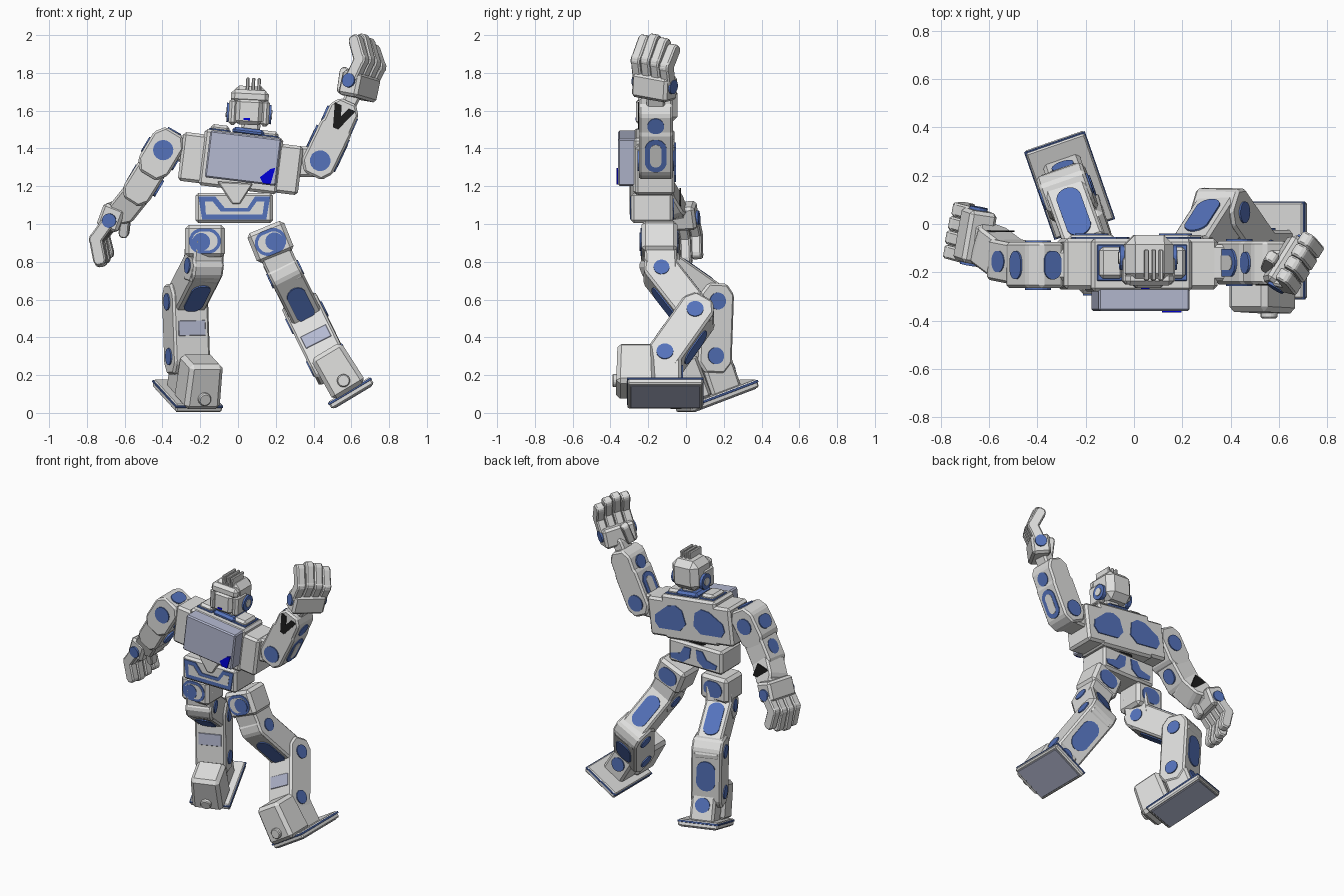
import bpy, bmesh
from math import cos, sin, pi, radians
from mathutils import Matrix, Vector

if "Cube" in bpy.data.objects:
    bpy.data.objects.remove(bpy.data.objects["Cube"])


def material(name, rgb):
    m = bpy.data.materials.new(name)
    m.use_nodes = True
    m.diffuse_color = (*rgb, 1)
    m.node_tree.nodes["Principled BSDF"].inputs["Base Color"].default_value = (*rgb, 1)
    return m


GREY = material("light grey", (.74, .74, .73))
BLUE = material("panel blue", (.09, .17, .5))
LAVENDER = material("lavender grey", (.46, .49, .64))
BLACK = material("black", (.012, .012, .012))
VIVID = material("vivid blue", (0, 0, .7))


def frame(origin, z, x):
    """Matrix whose z axis is exact and whose x axis is near the hint."""
    z = Vector(z).normalized()
    x = Vector(x)
    x = (x - z * x.dot(z)).normalized()
    m = Matrix((x, z.cross(x), z)).transposed().to_4x4()
    return Matrix.Translation(origin) @ m


def finish(name, bm, m, mat, bevel):
    bmesh.ops.recalc_face_normals(bm, faces=bm.faces)
    if bevel:
        bmesh.ops.bevel(bm, geom=bm.edges[:], offset=bevel, segments=1, affect='EDGES')
    me = bpy.data.meshes.new(name)
    bm.to_mesh(me)
    bm.free()
    me.materials.append(mat)
    ob = bpy.data.objects.new(name, me)
    ob.matrix_world = m
    bpy.context.collection.objects.link(ob)


def prism(name, m, pts, depth, mat, bevel=0, start=0):
    """Polygon in local xy, extruded along local z."""
    bm = bmesh.new()
    low = [bm.verts.new((x, y, start)) for x, y in pts]
    top = [bm.verts.new((x, y, start + depth)) for x, y in pts]
    bm.faces.new(low)
    bm.faces.new(top)
    for i in range(len(pts)):
        j = (i + 1) % len(pts)
        bm.faces.new((low[i], low[j], top[j], top[i]))
    finish(name, bm, m, mat, bevel)


def block(name, m, size, loc, mat=GREY, bevel=.015, taper=1):
    bm = bmesh.new()
    bmesh.ops.create_cube(bm, size=1)
    for v in bm.verts:
        k = taper if v.co.z > 0 else 1
        v.co = Vector((v.co.x * size[0] * k, v.co.y * size[1] * k, v.co.z * size[2])) + Vector(loc)
    finish(name, bm, m, mat, bevel)


def oval(w, h, cx=0, cy=0, n=16):
    """Stadium outline: a circle pulled apart along its longer direction."""
    r = min(w, h)
    out = []
    for i in range(n):
        c, s = cos(2 * pi * (i + .5) / n), sin(2 * pi * (i + .5) / n)
        out.append((cx + r * c + (w - r) * (1 if c > 0 else -1),
                    cy + r * s + (h - r) * (1 if s > 0 else -1)))
    return out


def link(name, a, b, side, width, r, discs=(), disc_r=.042, panel=0, bevel=.012):
    """Chamfered limb segment with hinge discs; panel 1 adds a rear oval, 2 adds front and rear."""
    a, b, side = Vector(a), Vector(b), Vector(side)
    along = b - a
    n = along.length
    side = side - along * side.dot(along) / along.length_squared
    m = frame(a, side, along.cross(side))
    pts = [(-r, -r * .4), (-r * .55, -r), (r * .55, -r), (r, -r * .4),
           (r, n + r * .4), (r * .55, n + r), (-r * .55, n + r), (-r, n + r * .4)]
    prism(name, m, pts, width, GREY, bevel, -width / 2)
    for t in discs:
        prism(name + "_hinge", m, oval(disc_r, disc_r, 0, t * n), width + .014, BLUE, 0, -width / 2 - .007)
    if panel:
        f = frame(a + along / 2, along.cross(side), side)
        prism(name + "_panel", f, oval(width * .31, max(.045, n * .36)), (r + .007) * panel, BLUE, 0, -r - .007)


# Torso, leaning a little to one side
T = Matrix.Translation((.015, -.17, 1.33)) @ Matrix.Rotation(radians(7), 4, 'Y')
FRONT = frame((0, 0, 0), (0, -1, 0), (1, 0, 0))
BACK = frame((0, 0, 0), (0, 1, 0), (-1, 0, 0))
block("chest", T, (.42, .22, .3), (0, 0, 0))
block("chest_plate", T, (.38, .1, .25), (.01, -.14, .02), LAVENDER, .008)
prism("chest_corner_mark", T @ FRONT, [(.11, -.07), (.16, -.02), (.185, -.01), (.17, -.1), (.13, -.1)],
      .007, VIVID, 0, .19)
for s in (-1, 1):
    block("chest_side", T, (.14, .21, .26), (s * .25, .005, -.01))
    tri = [(.03, -.03), (.05, .06), (.1, .09), (.16, .08), (.26, .01), (.27, -.04), (.24, -.08), (.08, -.08)]
    prism("back_panel", T @ BACK, [(s * x, y) for x, y in tri], .008, BLUE, 0, .108)
    block("collar", T, (.1, .13, .05), (s * .13, .01, .155))
    block("collar_trim", T, (.115, .15, .01), (s * .13, .01, .152), BLUE, .003)
block("neck_ring", T, (.17, .16, .04), (.02, .01, .16), BLUE)
block("neck", T, (.1, .1, .09), (.03, .01, .19), GREY)

# Waist and pelvis
W = Matrix.Translation((-.01, -.18, 1.085))
prism("waist_wedge", W @ FRONT, [(-.1, .14), (-.02, .02), (.02, .02), (.09, .13)], .18, GREY, .006, -.06)
block("waist_core", W, (.12, .12, .2), (0, .03, .08), BLACK)
block("pelvis", W, (.41, .22, .16), (-.01, 0, 0))
belt = [(-.2, .06), (-.11, .06), (-.06, .0), (.06, .0), (.1, .06), (.18, .06), (.16, -.06), (-.18, -.06)]
prism("pelvis_trim", W @ FRONT, belt, .007, BLUE, 0, .109)
inner = [(-.165, .035), (-.125, .035), (-.08, -.02), (.07, -.02), (.11, .035), (.15, .035), (.14, -.035), (-.16, -.035)]
prism("pelvis_inset", W @ FRONT, inner, .008, GREY, 0, .11)
for s in (-1, 1):
    prism("pelvis_back_panel", W @ BACK, [(s * x, y) for x, y in
          [(.02, .05), (.03, -.02), (.08, -.06), (.17, -.05), (.18, -.02), (.1, .0), (.07, .05)]], .007, BLUE, 0, .109)

# Head with ears, brow, face and crest
H = Matrix.Translation((.06, -.15, 1.62)) @ Matrix.Rotation(radians(3), 4, 'Y')
block("helmet", H, (.2, .2, .2), (0, .005, .01), GREY, .04)
block("brow", H, (.2, .06, .07), (0, -.075, .055), GREY, .02)
block("face", H, (.14, .07, .14), (0, -.08, -.025), GREY, .02)
block("mouth", H, (.035, .008, .012), (-.01, -.114, -.065), VIVID, 0)
for s in (-1, 1):
    block("cheek", H, (.045, .12, .14), (s * .085, -.04, -.03), GREY, .015)
    prism("ear", H @ frame((s * .09, .01, -.035), (s, 0, 0), (0, 1, 0)), oval(.052, .052), .028, BLUE)
    prism("ear_cap", H @ frame((s * .113, .01, -.035), (s, 0, 0), (0, 1, 0)), oval(.026, .026), .01, GREY)
for x in (-.03, 0, .03):
    block("crest_fin", H, (.018, .13, .08), (x + .015, -.02, .115), GREY, .005)


def hand(name, m):
    """Palm with end bolts, four bent fingers and a folded thumb; local z runs along the fingers."""
    block(name + "_palm", m, (.22, .12, .13), (0, 0, .065))
    prism(name + "_bolts", m @ frame((0, 0, .08), (1, 0, 0), (0, 1, 0)), oval(.038, .038), .244, BLUE, 0, -.122)
    across = m.to_3x3() @ Vector((1, 0, 0))
    for i in range(4):
        x = (i - 1.5) * .06
        k = (1, 1.08, 1.02, .88)[i]
        joints = [m @ Vector(p) for p in ((x, -.01, .11), (x, -.035, .11 + .09 * k), (x, .02, .11 + .18 * k))]
        for a, b in zip(joints, joints[1:]):
            link(name + "_finger", a, b, across, .056, .034, bevel=.008)
    link(name + "_thumb", m @ Vector((-.05, .065, .03)), m @ Vector((-.03, .085, .12)), across, .05, .026, bevel=.006)


# Raised arm
Y = (0, 1, 0)
link("left_shoulder", (.34, -.16, 1.33), (.4, -.16, 1.33), Y, .15, .08)
link("left_upper_arm", (.435, -.16, 1.335), (.505, -.16, 1.48), Y, .18, .09, (0,), .055)
P = frame((.465, -.16, 1.4), (.9, 0, -.42), Y)
prism("left_arm_panel", P, oval(.058, .095), .194, BLUE, 0, -.097)
prism("left_arm_panel_inset", P, oval(.03, .066), .198, GREY, 0, -.099)
link("left_forearm", (.53, -.16, 1.53), (.55, -.16, 1.575), Y, .18, .082)
A = frame((.545, -.16, 1.57), (.4, 0, .9), (1, 0, 0))
for s in (-1, 1):
    prism("left_forearm_dark_strip", A @ frame((0, -.088, 0), (0, -1, 0), (1, 0, 0)),
          [(s * .06, .055), (s * .02, .055), (0, .0), (0, -.07), (s * .015, -.07)], .007, BLACK)
prism("left_forearm_disc", A @ frame((0, 0, -.02), (1, 0, 0), (0, 1, 0)), oval(.045, .045), .178, BLUE, 0, -.089)
link("left_wrist", (.58, -.16, 1.62), (.61, -.16, 1.68), Y, .1, .04)
hand("left_hand", frame((.63, -.17, 1.665), (.2, .05, .95), (.48, .82, -.32)))

# Lowered arm
link("right_shoulder", (-.385, -.17, 1.41), (-.43, -.17, 1.335), Y, .19, .092, (.25,), .054, 2)
prism("right_shoulder_cap", frame((-.338, -.17, 1.489), (.5, 0, .86), Y), oval(.06, .04), .007, BLUE)
block("right_shoulder_joint", T, (.12, .13, .14), (-.33, 0, .03))
link("right_upper_arm", (-.47, -.16, 1.27), (-.52, -.15, 1.19), Y, .17, .08)
prism("right_upper_arm_panel", frame((-.49, -.155, 1.23), (-.85, 0, .5), Y), oval(.045, .05), .174, BLUE, 0, -.087)
link("right_forearm", (-.545, -.13, 1.15), (-.585, -.1, 1.1), Y, .16, .075)
link("right_wrist", (-.6, -.09, 1.09), (-.635, -.07, 1.06), Y, .14, .052)
hand("right_hand", frame((-.635, -.06, 1.1), (-.33, .12, -.9), (.15, 1, 0)))
prism("right_forearm_dark_panel", frame((-.56, -.034, 1.13), (0, 1, 0), (1, 0, 0)),
      [(-.06, -.03), (.03, -.06), (.065, .03), (-.02, .05)], .008, BLACK)


def foot(name, m, ankle_y):
    """Sole plate, toe box with bolt, and ankle column; local -y is forward."""
    block(name + "_sole", m, (.23, .37, .012), (0, 0, .003), LAVENDER, .003)
    block(name + "_plate", m, (.26, .4, .044), (0, 0, .024), GREY, .008)
    block(name + "_trim", m, (.266, .406, .012), (0, 0, .034), BLUE, .002)
    block(name + "_toe_box", m, (.2, .21, .25), (0, -.155, .16), GREY, .022, .93)
    prism(name + "_toe_bolt", m @ frame((.0, -.25, .1), (0, -1, 0), (1, 0, 0)), oval(.036, .036, n=10), .03, GREY, .006)
    block(name + "_ankle", m, (.16, .17, .23), (0, ankle_y, .14), GREY)
    prism(name + "_heel_disc", m @ frame((0, ankle_y, .14), (0, 1, 0), (1, 0, 0)), oval(.048, .048), .093, BLUE)


def leg(name, s, hip, joint, knee, ankle, side, lean, band, foot_frame, ankle_y):
    """Hip block, thigh, shin with front band, and foot."""
    h = frame(hip, lean, (1, 0, 0))
    block(name + "_hip", h, (.21, .19, .17), (0, 0, 0), GREY, .02)
    prism(name + "_hip_ring", h @ FRONT, oval(.085, .068), .007, BLUE, 0, .093)
    prism(name + "_hip_inset", h @ FRONT, oval(.068, .05), .008, GREY, 0, .094)
    prism(name + "_hip_disc", h @ FRONT, oval(.048, .048, s * .02, -.005), .012, BLUE, 0, .093)
    prism(name + "_hip_back_panel", h @ BACK, oval(.07, .055), .007, BLUE, 0, .093)
    link(name + "_hip_link", h @ Vector((0, 0, -.02)), joint, side, .17, .085, (1,))
    link(name + "_thigh", joint, knee, side, .17, .09, panel=2)
    link(name + "_shin", knee, ankle, side, .2, .094, (0, 1), .045, 1)
    k, a = Vector(knee), Vector(ankle)
    block(name + "_shin_band", frame((k + a) / 2, k - a, side), (.15, .01, .08), (0, -.094, band), LAVENDER, .002)
    foot(name + "_foot", foot_frame, ankle_y)


# Legs: one planted wide, one stepping back with its heel raised
leg("left_leg", 1, (.172, -.14, .905), (.25, -.13, .735), (.365, .05, .505), (.475, -.11, .28),
    (.88, 0, .47), (-.38, 0, .93), -.045, frame((.61, -.11, .085), (-.6, 0, 1), (1, 0, 0)), 0)
leg("right_leg", -1, (-.175, -.14, .91), (-.185, -.13, .775), (-.28, .135, .59), (-.27, .125, .3),
    (.95, .33, 0), (0, 0, 1), 0, frame((-.27, .17, .068), (.11, -.32, .94), (.95, .33, 0)), .04)
